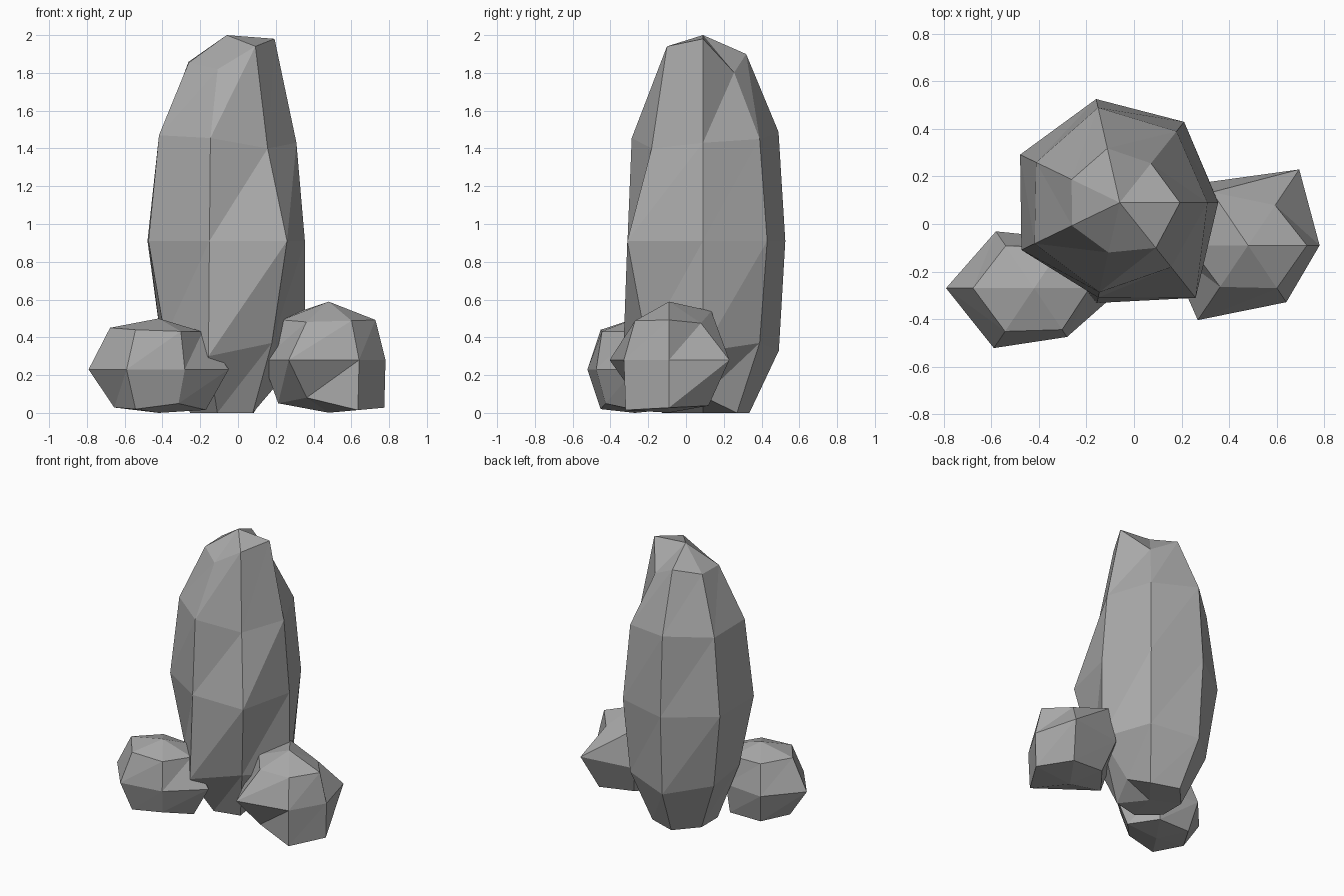
import bpy, bmesh, math

if "Cube" in bpy.data.objects:
    bpy.data.objects.remove(bpy.data.objects["Cube"])

stone = bpy.data.materials.new("grey stone")
stone.diffuse_color = (0.40, 0.40, 0.40, 1)
stone.use_nodes = True
stone.node_tree.nodes["Principled BSDF"].inputs["Base Color"].default_value = stone.diffuse_color


def rock(name, centre, radii, top, rings, bottom):
    """Faceted ellipsoid; each number pushes one vertex in or out, rings run top to bottom."""
    bm = bmesh.new()

    def point(lat, lon, f):
        x = centre[0] + radii[0] * f * math.cos(lat) * math.cos(lon)
        y = centre[1] + radii[1] * f * math.cos(lat) * math.sin(lon)
        z = centre[2] + radii[2] * f * math.sin(lat)
        return bm.verts.new((x, y, max(z, 0)))     # flattened where it meets the ground

    n, steps = len(rings[0]), len(rings) + 1
    upper = point(math.pi / 2, 0, top)
    lower = point(-math.pi / 2, 0, bottom)
    rows = [[point(math.pi / 2 - math.pi * (r + 1) / steps, math.tau * i / n, f)
             for i, f in enumerate(row)] for r, row in enumerate(rings)]
    for i in range(n):
        j = (i + 1) % n
        bm.faces.new((upper, rows[0][i], rows[0][j]))
        bm.faces.new((lower, rows[-1][j], rows[-1][i]))
        for a, b in zip(rows, rows[1:]):
            bm.faces.new((a[i], b[i], a[j]))
            bm.faces.new((b[i], b[j], a[j]))
    mesh = bpy.data.meshes.new(name)
    bm.to_mesh(mesh)
    bm.free()
    mesh.materials.append(stone)
    bpy.context.collection.objects.link(bpy.data.objects.new(name, mesh))


# Tall standing stone
rock("tall_stone", (-0.06, 0.09, 0.91), (0.41, 0.41, 1.0), 1.09, [
    (1.236, 1.03, 1.143, 1.095, 1.09, 1.05, 1.19),
    (1.04, 1.08, 1.155, 1.10, 1.12, 1.09, 0.98),
    (1.01, 1.06, 1.09, 1.135, 1.12, 1.00, 1.25),
    (1.17, 1.08, 1.16, 1.08, 1.02, 1.22, 1.08),
    (0.95, 1.12, 1.23, 1.05, 1.05, 1.08, 1.08)], 0.91)

# Small boulders at its foot
rock("left_boulder", (-0.42, -0.27, 0.23), (0.35, 0.30, 0.30), 0.90, [
    (0.94, 0.93, 0.97, 1.04, 0.99, 0.95),
    (1.06, 0.80, 0.92, 1.06, 0.97, 0.79),
    (1.01, 1.00, 1.00, 0.95, 0.99, 0.85)], 0.77)
rock("right_boulder", (0.48, -0.09, 0.28), (0.35, 0.30, 0.30), 1.03, [
    (1.00, 0.92, 1.22, 1.00, 0.95, 0.98),
    (0.86, 1.23, 1.02, 1.00, 1.21, 0.92),
    (1.19, 1.14, 1.00, 1.08, 0.94, 1.25)], 0.93)
